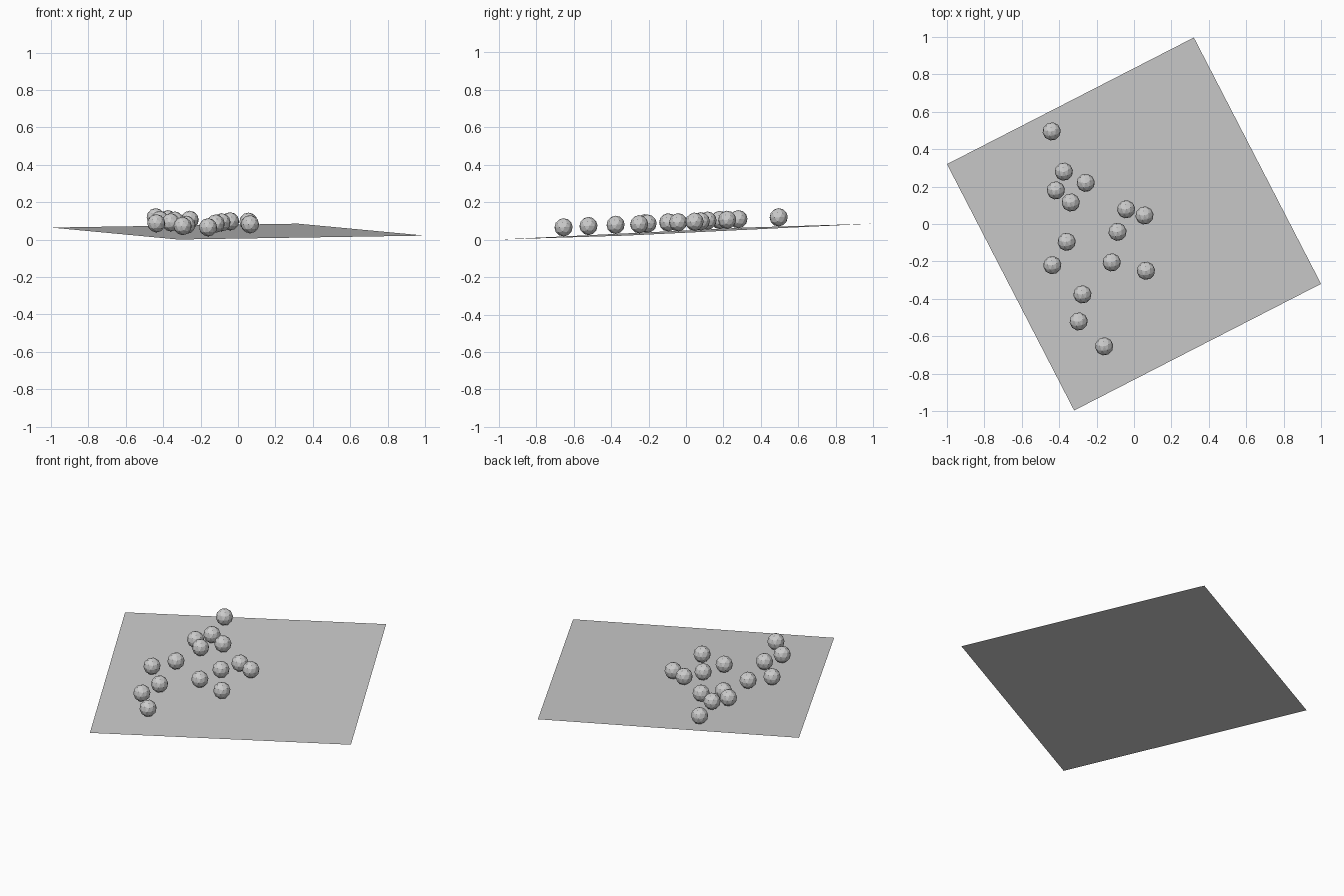
import bpy, math
from mathutils import Vector

if "Cube" in bpy.data.objects:
    bpy.data.objects.remove(bpy.data.objects["Cube"])

# Tilt of the board: z = C + A*x + B*y
A, B, C = -0.0072, 0.0448, 0.043
R = 0.049


def board_z(x, y):
    return C + A * x + B * y


# Flat single-sheet board, turned and slightly tilted
corners = [(-0.32, -0.997), (1.0, -0.32), (0.32, 0.997), (-1.0, 0.32)]
mesh = bpy.data.meshes.new("board")
mesh.from_pydata([(x, y, max(0, board_z(x, y))) for x, y in corners], [], [(0, 1, 2, 3)])
board = bpy.data.objects.new("board", mesh)
bpy.context.collection.objects.link(board)

# Low-poly balls resting on the board
spots = [(-0.44, 0.495), (-0.375, 0.28), (-0.258, 0.22), (-0.418, 0.18),
         (-0.338, 0.115), (-0.042, 0.079), (0.056, 0.046), (-0.088, -0.042),
         (-0.36, -0.095), (-0.437, -0.22), (-0.119, -0.205), (0.064, -0.25),
         (-0.276, -0.376), (-0.296, -0.521), (-0.16, -0.654)]
tilt = Vector((0, 0, 1)).rotation_difference(Vector((-A, -B, 1))).to_matrix()
spin = tilt.to_euler()
spin.rotate_axis('Z', math.radians(27))
for i, (x, y) in enumerate(spots):
    bpy.ops.mesh.primitive_ico_sphere_add(
        subdivisions=2, radius=R, location=(x, y, board_z(x, y) + R + 0.002), rotation=spin)
    bpy.context.object.name = f"ball_{i + 1}"
